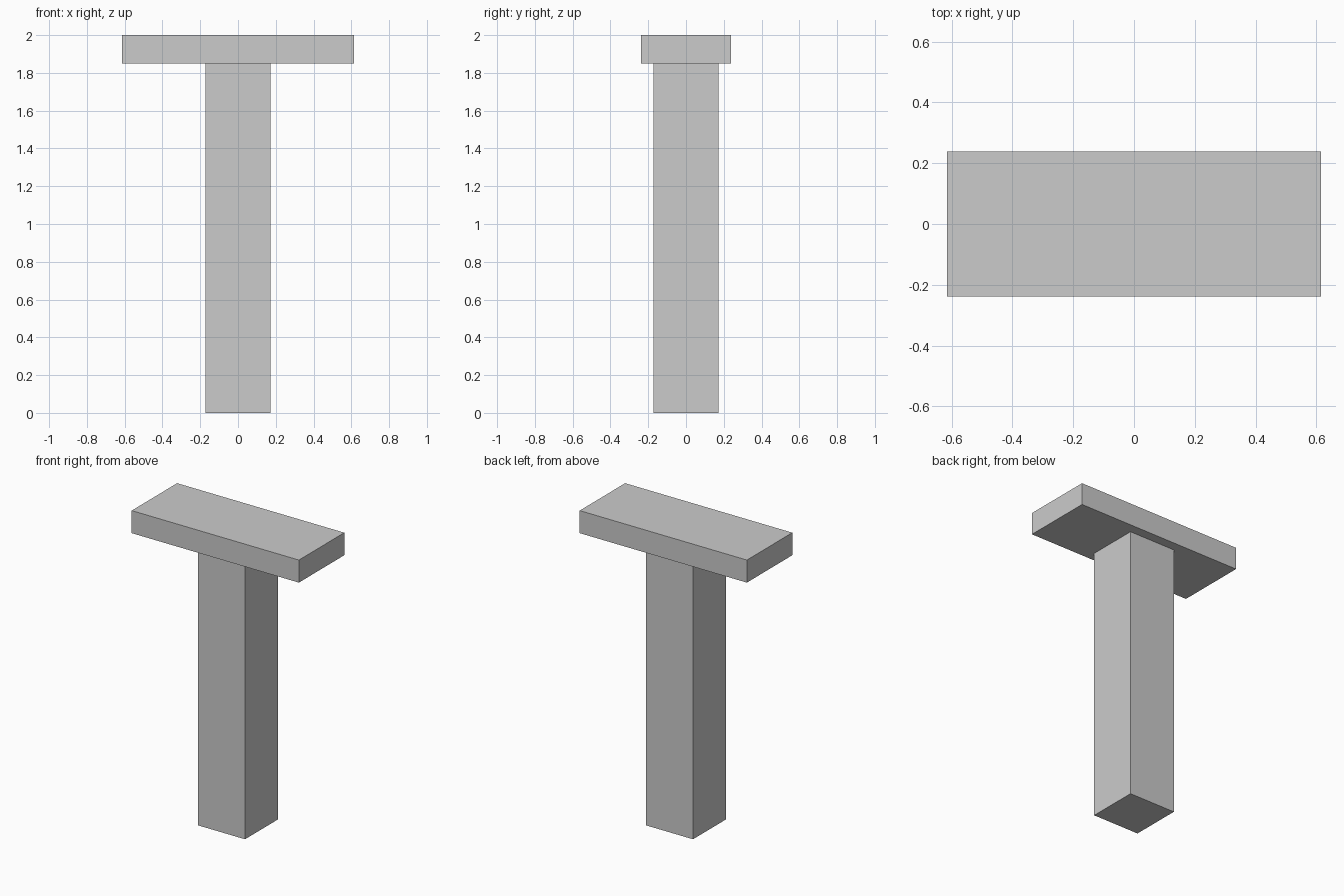
import bpy

if "Cube" in bpy.data.objects:
    bpy.data.objects.remove(bpy.data.objects["Cube"])


def box(name, size, z_bottom):
    """Axis-aligned box centred on x = y = 0, resting on z_bottom."""
    bpy.ops.mesh.primitive_cube_add(size=1, location=(0, 0, z_bottom + size[2] / 2))
    obj = bpy.context.object
    obj.name = name
    obj.scale = size
    bpy.ops.object.transform_apply(location=False, rotation=False, scale=True)
    return obj


SLAB_THICKNESS = 0.15
POST_HEIGHT = 2.0 - SLAB_THICKNESS

# Square upright post
box("post", (0.346, 0.346, POST_HEIGHT), 0)

# Flat rectangular slab on top
box("top_slab", (1.23, 0.477, SLAB_THICKNESS), POST_HEIGHT)
